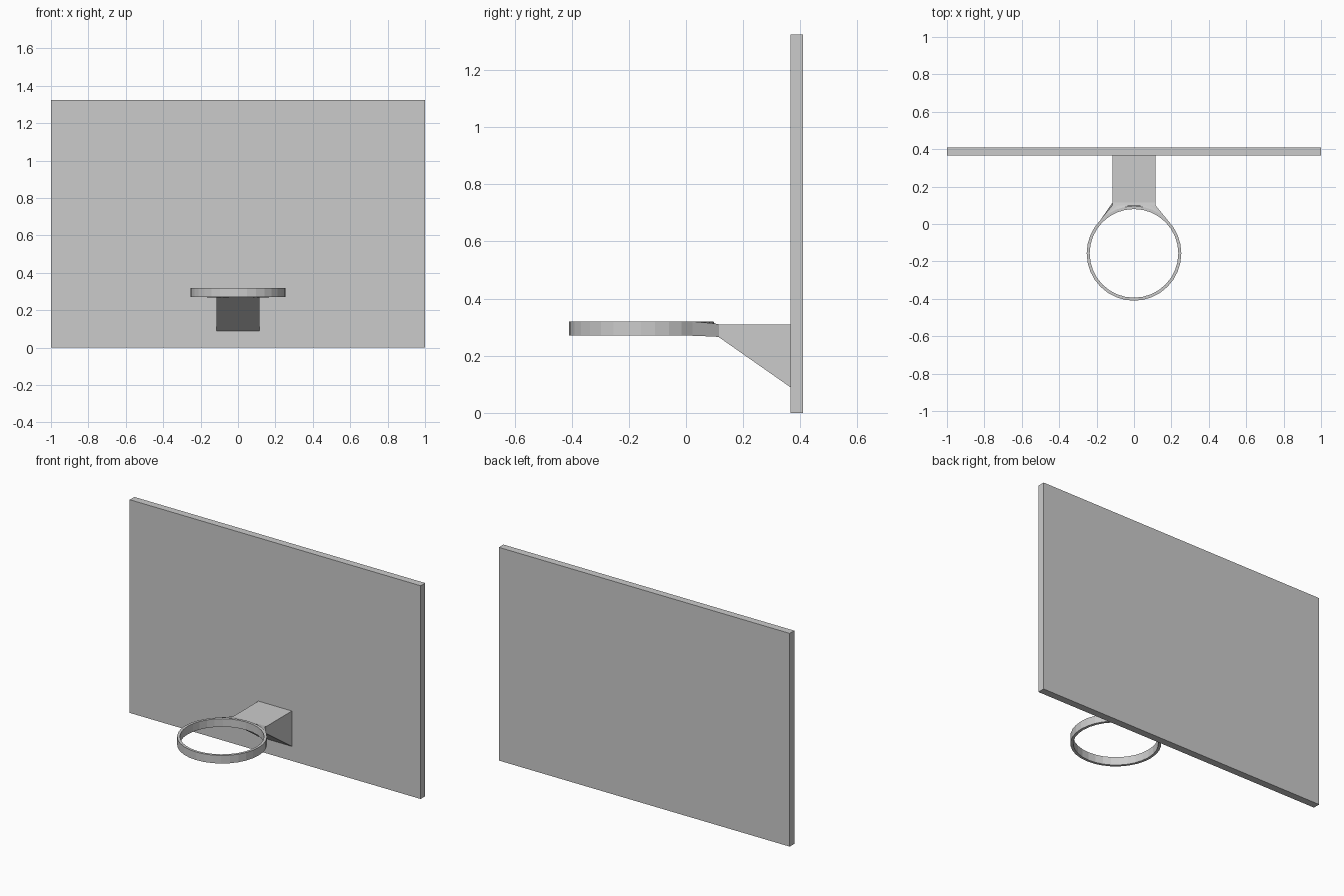
import bpy
from math import cos, sin, radians

if "Cube" in bpy.data.objects:
    bpy.data.objects.remove(bpy.data.objects["Cube"])

SEG = 32
CY, R_OUT, R_IN = -0.157, 0.253, 0.237


def make(name, verts, faces):
    mesh = bpy.data.meshes.new(name)
    mesh.from_pydata(verts, [], faces)
    mesh.update()
    obj = bpy.data.objects.new(name, mesh)
    bpy.context.collection.objects.link(obj)
    return obj


def loft(name, loops, closed):
    """Skin a list of equal-length closed sections."""
    n, m = len(loops), len(loops[0])
    verts = [p for loop in loops for p in loop]
    faces = []
    for i in range(n if closed else n - 1):
        a, b = i * m, (i + 1) % n * m
        for j in range(m):
            k = (j + 1) % m
            faces.append((a + j, b + j, b + k, a + k))
    if not closed:
        faces += [tuple(range(m)), tuple(reversed(range((n - 1) * m, n * m)))]
    return make(name, verts, faces)


def polar(r, step):
    a = radians(360 / SEG * step)
    return r * cos(a), CY + r * sin(a)


# Backboard
bpy.ops.mesh.primitive_cube_add(size=1, location=(0, 0.3875, 0.6625))
board = bpy.context.object
board.name = "backboard"
board.scale = (2, 0.045, 1.325)

# Hoop ring with rectangular cross-section
sections = []
for s in range(SEG):
    sections.append([(*polar(r, s), z) for r, z in
                     ((R_OUT, 0.27), (R_OUT, 0.32), (R_IN, 0.32), (R_IN, 0.27))])
loft("hoop_ring", sections, True)

# Flared neck joining the ring to the bracket
sections = []
for i in range(9):
    x, y = polar(R_OUT, 4 + i)
    nx = 0.115 * (1 - i / 4)
    sections.append([(x, y, 0.27), (nx, 0.1, 0.267), (nx, 0.115, 0.265),
                     (nx, 0.115, 0.31), (nx, 0.1, 0.313), (x, y, 0.32)])
neck = loft("hoop_neck", list(reversed(sections)), False)

# Wedge bracket
profile = [(0.115, 0.265), (0.365, 0.09), (0.365, 0.31), (0.115, 0.31)]
loft("wedge_bracket", [[(x, y, z) for y, z in profile] for x in (-0.115, 0.115)], False)

# Consistent outward normals
import bmesh
for obj in bpy.data.objects:
    bm = bmesh.new()
    bm.from_mesh(obj.data)
    bmesh.ops.recalc_face_normals(bm, faces=bm.faces)
    bm.to_mesh(obj.data)
    bm.free()
